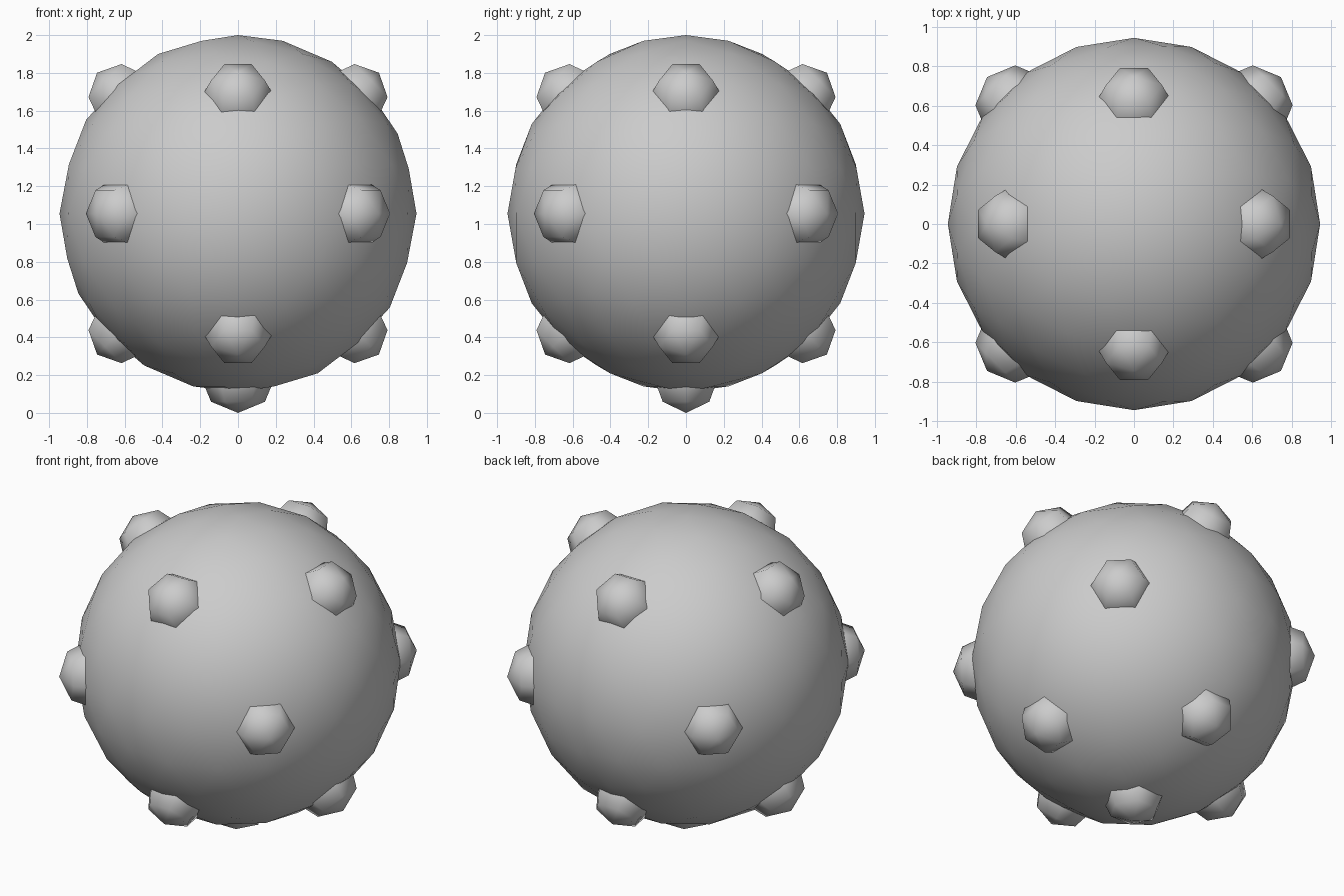
import bpy
from itertools import product
from mathutils import Vector, Matrix

if "Cube" in bpy.data.objects:
    bpy.data.objects.remove(bpy.data.objects["Cube"])

CENTRE = Vector((0, 0, 1.055))
BODY_R = 0.945
BUMP_R = 0.202
BUMP_DIST = 0.853   # bump centre from body centre


def smooth(obj):
    for p in obj.data.polygons:
        p.use_smooth = True


# Round body
bpy.ops.mesh.primitive_ico_sphere_add(subdivisions=3, radius=BODY_R, location=CENTRE)
body = bpy.context.object
body.name = "body"
smooth(body)


# Low-poly stud with its pole pointing outwards and a corner along the tangent
def add_stud(direction, tangent, name):
    n = direction.normalized()
    t = tangent.normalized()
    b = n.cross(t)
    bpy.ops.mesh.primitive_uv_sphere_add(segments=6, ring_count=4, radius=BUMP_R)
    stud = bpy.context.object
    stud.name = name
    # turn the six-sided ring so that a corner lies on local x
    v = max(stud.data.vertices, key=lambda p: p.co.xy.length).co
    turn = Matrix.Rotation(-Vector((v.x, v.y, 0)).angle(Vector((1, 0, 0))) * (1 if v.y >= 0 else -1), 4, 'Z')
    basis = Matrix((t, b, n)).transposed().to_4x4()
    stud.data.transform(basis @ turn)
    stud.location = CENTRE + n * BUMP_DIST
    smooth(stud)


# Studs on the twelve diagonals
up = Vector((0, 0, 1))
for d in product((-1, 0, 1), repeat=3):
    if d.count(0) == 1:
        d = Vector(d)
        add_stud(d, up.cross(d), "stud")

# Stud underneath that the ball stands on
add_stud(Vector((0, 0, -1)), Vector((1, 0, 0)), "bottom_stud")
